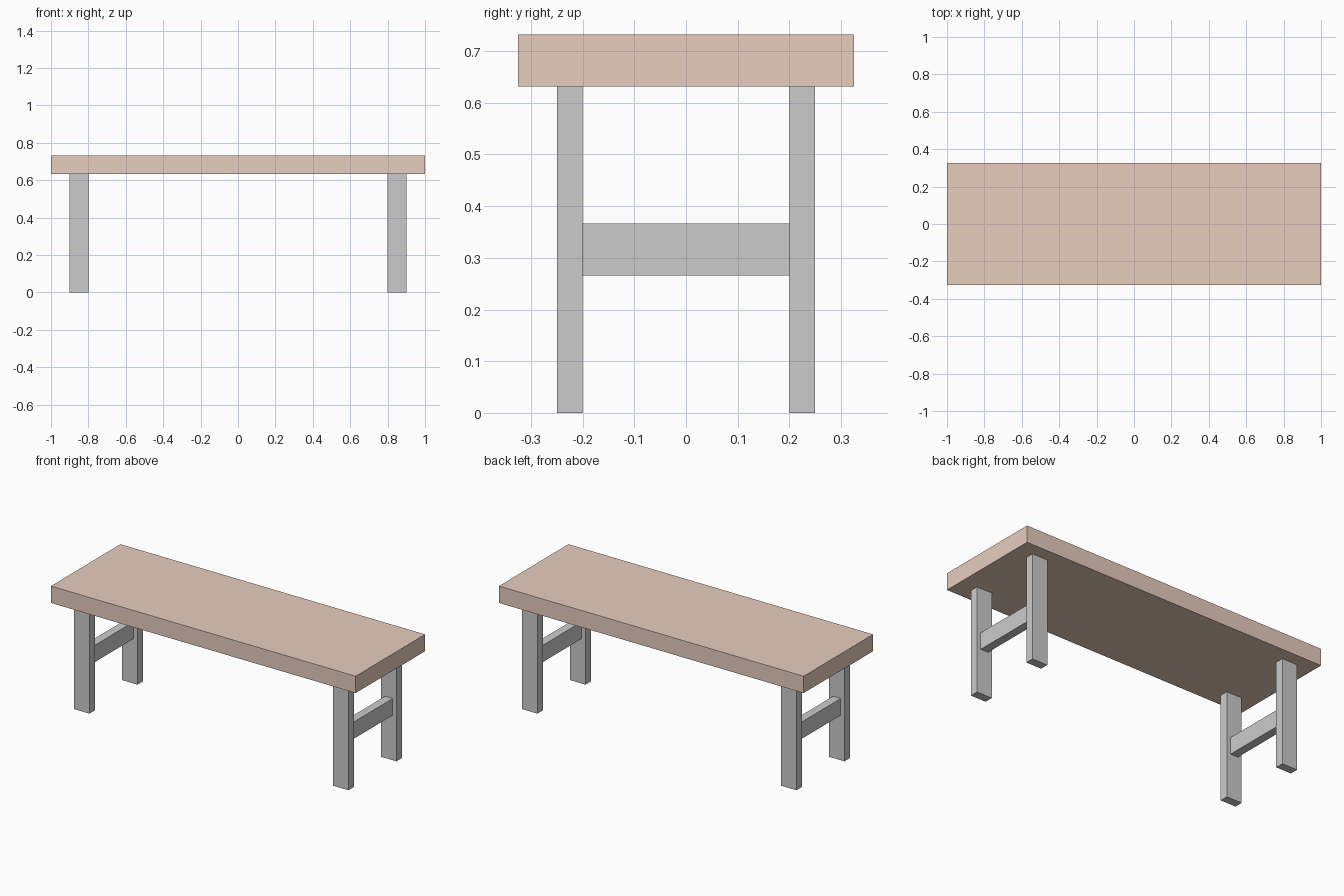
import bpy

if "Cube" in bpy.data.objects:
    bpy.data.objects.remove(bpy.data.objects["Cube"])

TOP_Z, LEG_H = 0.732, 0.632


def box(name, x, y, z, mat=None):
    """Box spanning the given (min, max) ranges."""
    spans = (x, y, z)
    centre = [(a + b) / 2 for a, b in spans]
    bpy.ops.mesh.primitive_cube_add(size=1, location=centre)
    ob = bpy.context.object
    ob.name = name
    ob.scale = [b - a for a, b in spans]
    bpy.ops.object.transform_apply(location=False, rotation=False, scale=True)
    if mat:
        ob.data.materials.append(mat)
    return ob


wood = bpy.data.materials.new("wood")
wood.diffuse_color = (0.8, 0.61, 0.52, 1)
wood.use_nodes = True
wood.node_tree.nodes["Principled BSDF"].inputs["Base Color"].default_value = wood.diffuse_color

# Thick slab top
box("table_top", (-1, 1), (-0.325, 0.325), (LEG_H, TOP_Z), wood)

# Two end frames: a pair of legs joined by a thinner cross rail
for side, cx in (("left", -0.85), ("right", 0.85)):
    for end, cy in (("front", -0.225), ("back", 0.225)):
        box(f"{end}_{side}_leg", (cx - 0.05, cx + 0.05),
            (cy - 0.025, cy + 0.025), (0, LEG_H))
    box(f"{side}_cross_rail", (cx - 0.025, cx + 0.025),
        (-0.2, 0.2), (0.266, 0.366))
